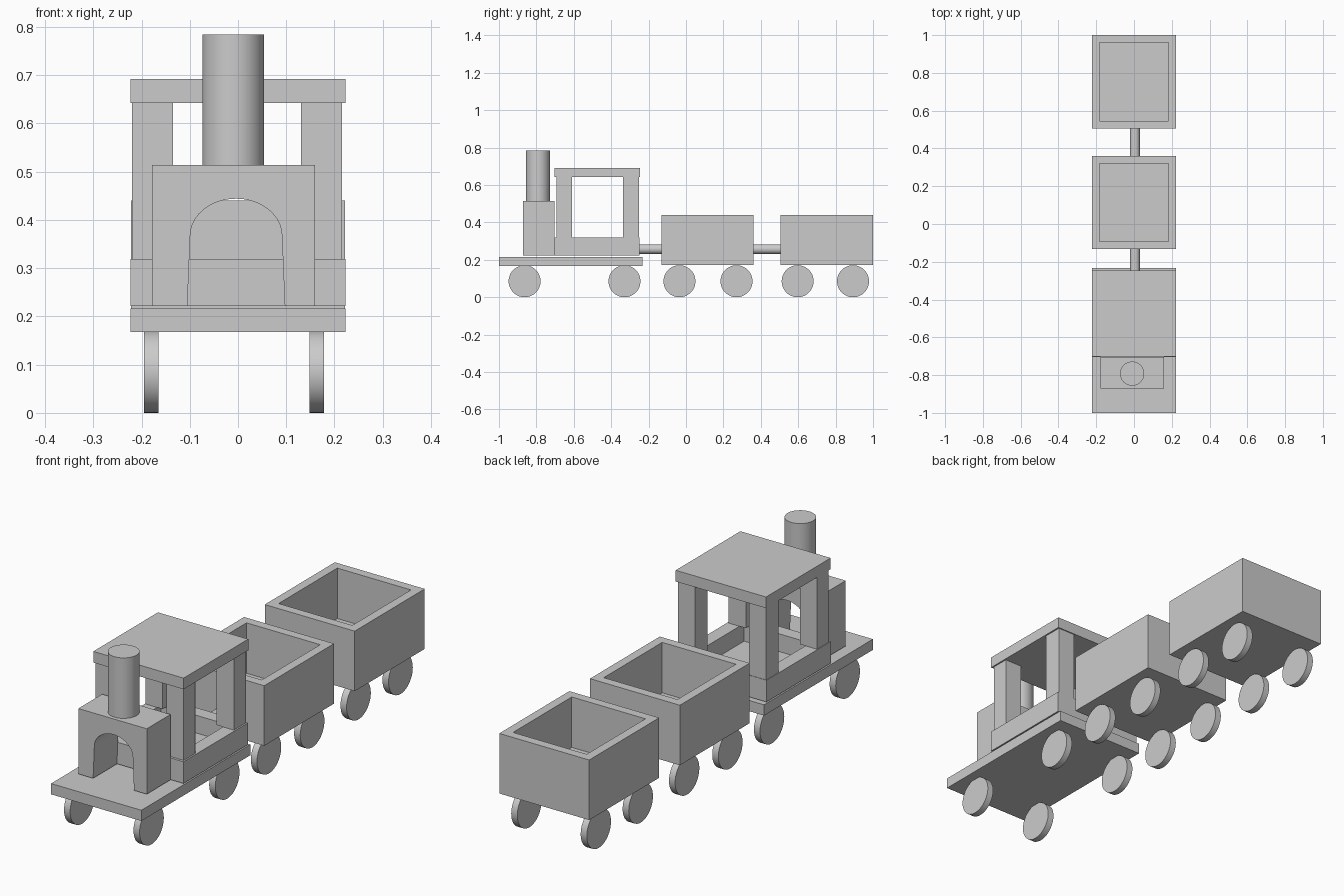
import bpy, bmesh, math
from mathutils import Matrix, Vector

if "Cube" in bpy.data.objects:
    bpy.data.objects.remove(bpy.data.objects["Cube"])


def finish(bm, name, smooth=False):
    bmesh.ops.recalc_face_normals(bm, faces=bm.faces)
    me = bpy.data.meshes.new(name)
    bm.to_mesh(me)
    bm.free()
    ob = bpy.data.objects.new(name, me)
    bpy.context.collection.objects.link(ob)
    if smooth:
        bpy.ops.object.select_all(action='DESELECT')
        ob.select_set(True)
        bpy.context.view_layer.objects.active = ob
        bpy.ops.object.shade_smooth_by_angle(angle=math.radians(35))
    return ob


def box_bm(x, y, z):
    bm = bmesh.new()
    bmesh.ops.create_cube(bm, size=1)
    for v in bm.verts:
        v.co = Vector([(a + b) / 2 + c * (b - a) for (a, b), c in zip((x, y, z), v.co)])
    return bm


def box(name, x, y, z):
    return finish(box_bm(x, y, z), name)


def tray(name, x, y, z, wall, floor_z):
    """Open-topped box: inset the top face and push it down."""
    bm = box_bm(x, y, z)
    bm.normal_update()
    top = max(bm.faces, key=lambda f: f.calc_center_median().z)
    bmesh.ops.inset_region(bm, faces=[top], thickness=wall, use_even_offset=True)
    inner = bmesh.ops.extrude_discrete_faces(bm, faces=[top])['faces'][0]
    for v in inner.verts:
        v.co.z = floor_z
    return finish(bm, name)


def cylinder(name, center, radius, length, axis='Z'):
    bm = bmesh.new()
    rot = {'X': Matrix.Rotation(math.pi / 2, 4, 'Y'),
           'Y': Matrix.Rotation(math.pi / 2, 4, 'X'),
           'Z': Matrix.Identity(4)}[axis]
    bmesh.ops.create_cone(bm, cap_ends=True, segments=48, radius1=radius, radius2=radius,
                          depth=length, matrix=Matrix.Translation(center) @ rot)
    return finish(bm, name, True)


# Locomotive deck
box("deck", (-0.223, 0.223), (-1.0, -0.232), (0.168, 0.216))

# Boiler block with an arched tunnel, extruded along y
arch = [(0.095 * math.cos(math.pi * i / 20) - 0.004,
         0.367 + 0.077 * math.sin(math.pi * i / 20)) for i in range(21)]
profile = [(-0.178, 0.222), (-0.178, 0.514), (0.16, 0.514), (0.16, 0.222),
           (0.097, 0.222)] + arch + [(-0.105, 0.222)]
bm = bmesh.new()
face = bm.faces.new([bm.verts.new((x, -0.872, z)) for x, z in profile])
ext = bmesh.ops.extrude_face_region(bm, geom=[face])['geom']
bmesh.ops.translate(bm, vec=(0, 0.168, 0),
                    verts=[g for g in ext if isinstance(g, bmesh.types.BMVert)])
finish(bm, "boiler")

# Chimney
cylinder("chimney", (-0.01, -0.792, 0.649), 0.064, 0.27)

# Cab: low walls, four posts and roof
tray("cab_base", (-0.223, 0.223), (-0.703, -0.249), (0.222, 0.319), 0.06, 0.24)
for side, px in (("left", (-0.22, -0.135)), ("right", (0.131, 0.216))):
    for end, py in (("front", (-0.692, -0.61)), ("back", (-0.338, -0.251))):
        box(f"cab_post_{end}_{side}", px, py, (0.319, 0.642))
box("cab_roof", (-0.223, 0.223), (-0.702, -0.246), (0.642, 0.692))

# Wagons
for i, y in enumerate(((-0.132, 0.36), (0.506, 1.0))):
    tray(f"wagon_{i + 1}", (-0.222, 0.222), y, (0.172, 0.44), 0.04, 0.215)

# Couplers
for i, (a, b) in enumerate(((-0.249, -0.132), (0.36, 0.506))):
    cylinder(f"coupler_{i + 1}", (0.005, (a + b) / 2, 0.257), 0.026, b - a, 'Y')

# Wheels
for i, y in enumerate((-0.863, -0.329, -0.035, 0.27, 0.597, 0.893)):
    for side, x in (("left", -0.18), ("right", 0.163)):
        cylinder(f"wheel_{side}_{i + 1}", (x, y, 0.0855), 0.0855, 0.03, 'X')
